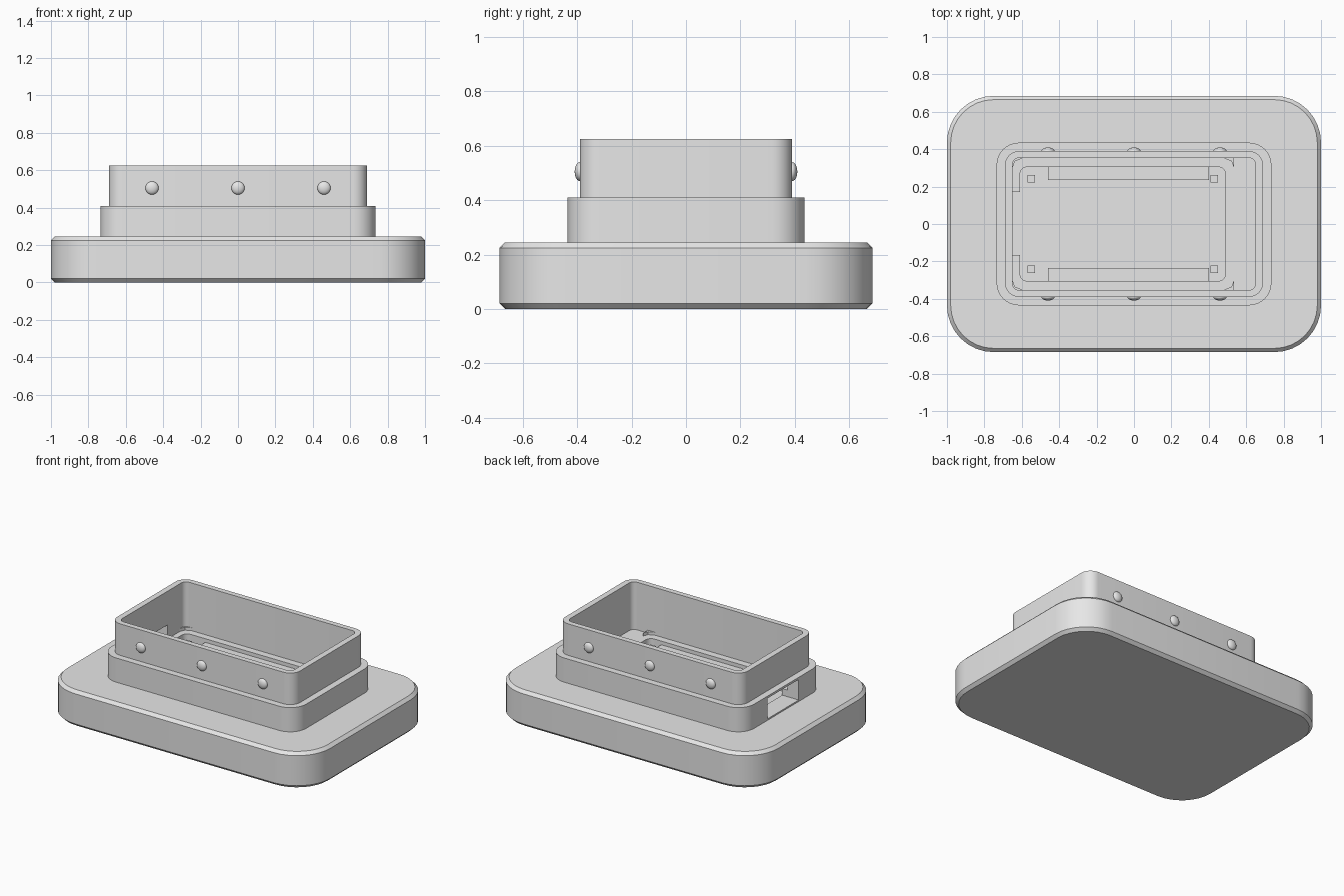
import bpy, bmesh, math

if "Cube" in bpy.data.objects:
    bpy.data.objects.remove(bpy.data.objects["Cube"])

grey = bpy.data.materials.new("light_grey")
grey.diffuse_color = (0.8, 0.8, 0.8, 1)
grey.use_nodes = True
grey.node_tree.nodes["Principled BSDF"].inputs["Base Color"].default_value = grey.diffuse_color


def finish(name, bm):
    """Turn a bmesh into a named, coloured object."""
    bmesh.ops.recalc_face_normals(bm, faces=bm.faces)
    me = bpy.data.meshes.new(name)
    bm.to_mesh(me)
    bm.free()
    me.materials.append(grey)
    ob = bpy.data.objects.new(name, me)
    bpy.context.collection.objects.link(ob)
    return ob


def smooth(ob):
    bpy.ops.object.select_all(action='DESELECT')
    ob.select_set(True)
    bpy.context.view_layer.objects.active = ob
    bpy.ops.object.shade_smooth_by_angle(angle=math.radians(30))


def rounded_rect(hx, hy, r, z, cx=0, steps=8):
    """Outline of a rounded rectangle with half sizes hx, hy."""
    pts = []
    for i, (sx, sy) in enumerate([(1, 1), (-1, 1), (-1, -1), (1, -1)]):
        for k in range(steps + 1):
            a = math.pi / 2 * (i + k / steps)
            pts.append((cx + sx * (hx - r) + r * math.cos(a),
                        sy * (hy - r) + r * math.sin(a), z))
    return pts


def loft(name, loops):
    """Skin a stack of outlines and cap both ends."""
    bm = bmesh.new()
    rings = [[bm.verts.new(p) for p in rounded_rect(*l)] for l in loops]
    n = len(rings[0])
    for a, b in zip(rings, rings[1:]):
        for i in range(n):
            j = (i + 1) % n
            bm.faces.new((a[i], a[j], b[j], b[i]))
    bm.faces.new(rings[0][::-1])
    bm.faces.new(rings[-1])
    return finish(name, bm)


def box(name, x0, x1, y0, y1, z0, z1):
    bm = bmesh.new()
    bmesh.ops.create_cube(bm, size=1)
    for v in bm.verts:
        v.co = (x1 if v.co.x > 0 else x0, y1 if v.co.y > 0 else y0,
                z1 if v.co.z > 0 else z0)
    return finish(name, bm)


# Chamfered base slab
base = loft("base", [
    (0.98, 0.665, 0.23, 0.0),
    (1.0, 0.685, 0.25, 0.02),
    (1.0, 0.685, 0.25, 0.225),
    (0.98, 0.665, 0.23, 0.245)])
smooth(base)

# Stepped open-topped housing with inner ledge and recessed floor
housing = loft("housing", [
    (0.735, 0.435, 0.12, 0.235),
    (0.735, 0.435, 0.12, 0.41),
    (0.69, 0.39, 0.075, 0.41),
    (0.69, 0.39, 0.075, 0.625),
    (0.65, 0.353, 0.035, 0.625),
    (0.65, 0.353, 0.035, 0.30),
    (0.55, 0.305, 0.04, 0.30, -0.06),
    (0.55, 0.305, 0.04, 0.25, -0.06)])

# Side port through the left wall
port = box("port_cutter", -0.8, -0.6, -0.165, 0.17, 0.255, 0.395)
port.hide_render = True
port.hide_set(True)
mod = housing.modifiers.new("port", 'BOOLEAN')
mod.operation = 'DIFFERENCE'
mod.solver = 'EXACT'
mod.object = port
deps = bpy.context.evaluated_depsgraph_get()
housing.data = bpy.data.meshes.new_from_object(housing.evaluated_get(deps))
housing.modifiers.clear()
bpy.data.objects.remove(port)
smooth(housing)

for s, side in ((-1, "front"), (1, "back")):
    # Snap bumps along the long walls
    for i, x in enumerate((-0.46, 0, 0.46)):
        bm = bmesh.new()
        bmesh.ops.create_uvsphere(bm, u_segments=24, v_segments=12, radius=0.035)
        for v in bm.verts:
            v.co = (v.co.x + x, v.co.y * 0.55 + s * 0.39, v.co.z + 0.505)
        smooth(finish(f"{side}_bump_{i + 1}", bm))
    # Support rails and small posts on the floor
    y0, y1 = sorted((s * 0.235, s * 0.307))
    box(f"{side}_rail", -0.46, 0.40, y0, y1, 0.245, 0.275)
    for i, x in enumerate((-0.55, 0.43)):
        box(f"{side}_post_{i + 1}", x - 0.02, x + 0.02,
            s * 0.242 - 0.02, s * 0.242 + 0.02, 0.245, 0.28)
    # Corner gussets above the ledge
    for t, end in ((-1, "left"), (1, "right")):
        cx = -0.65 if t < 0 else 0.535
        d = 0.055 if t < 0 else -0.055
        bm = bmesh.new()
        tri = [(cx, s * 0.353), (cx + d, s * 0.353), (cx + d * 0.25, s * 0.335),
               (cx, s * 0.30)]
        low = [bm.verts.new((x, y, 0.295)) for x, y in tri]
        top = [bm.verts.new((x, y, 0.32)) for x, y in tri]
        bm.faces.new(low)
        bm.faces.new(top)
        for k in range(4):
            m = (k + 1) % 4
            bm.faces.new((low[k], low[m], top[m], top[k]))
        finish(f"{side}_{end}_gusset", bm)
